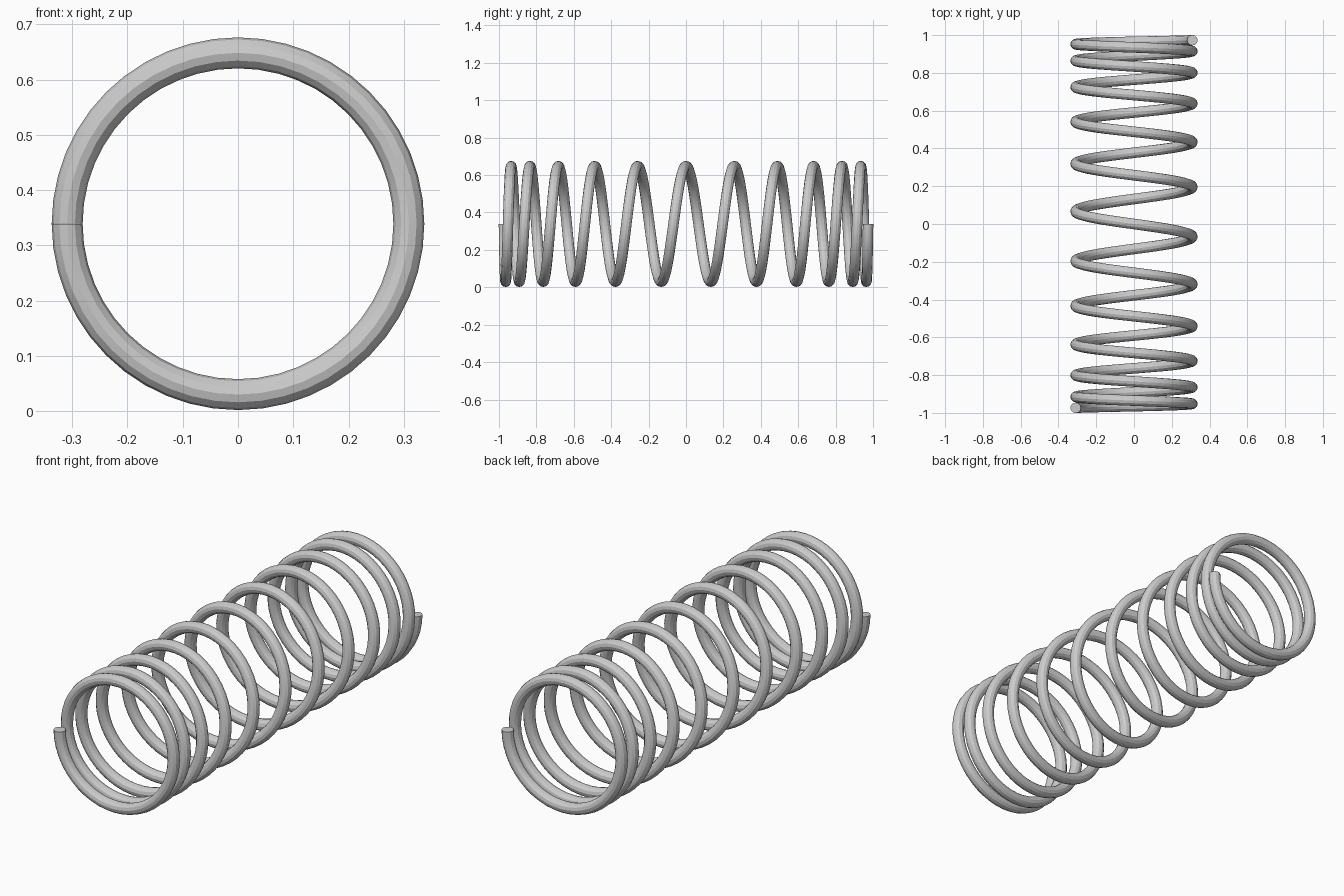
import bpy, bmesh, math
from mathutils import Vector

if "Cube" in bpy.data.objects:
    bpy.data.objects.remove(bpy.data.objects["Cube"])

TURNS = 11.5        # total coils
STEPS = 48          # rings per coil
SIDES = 12          # wire cross-section
COIL_R, WIRE_R, AXIS_Z = 0.3092, 0.028, 0.339


def along(n):
    """Position on the spring axis, n turns from the middle (pitch tightens to the ends)."""
    m = abs(n)
    return math.copysign(0.27 * m - 0.0105 * m**2 - 0.00122 * m**3, n)


def centre(n):
    a = 2 * math.pi * n
    return Vector((-COIL_R * math.sin(a), along(n), AXIS_Z + COIL_R * math.cos(a)))


# sweep the round wire along the helix
bm = bmesh.new()
rings = []
count = int(TURNS * STEPS)
for i in range(count + 1):
    n = i / STEPS - TURNS / 2
    p = centre(n)
    tangent = (centre(n + 0.002) - centre(n - 0.002)).normalized()
    out = Vector((p.x, 0, p.z - AXIS_Z)).normalized()
    side = tangent.cross(out).normalized()
    rings.append([bm.verts.new(p + WIRE_R * (out * math.cos(t) + side * math.sin(t)))
                  for t in (2 * math.pi * k / SIDES for k in range(SIDES))])
for a, b in zip(rings, rings[1:]):
    for k in range(SIDES):
        j = (k + 1) % SIDES
        bm.faces.new((a[k], a[j], b[j], b[k]))

# flat cut ends
bm.faces.new(rings[0])
bm.faces.new(rings[-1])
bmesh.ops.recalc_face_normals(bm, faces=bm.faces)

mesh = bpy.data.meshes.new("coil_spring")
bm.to_mesh(mesh)
bm.free()
spring = bpy.data.objects.new("coil_spring", mesh)
bpy.context.collection.objects.link(spring)
bpy.context.view_layer.objects.active = spring
spring.select_set(True)
bpy.ops.object.shade_smooth_by_angle(angle=math.radians(25))
